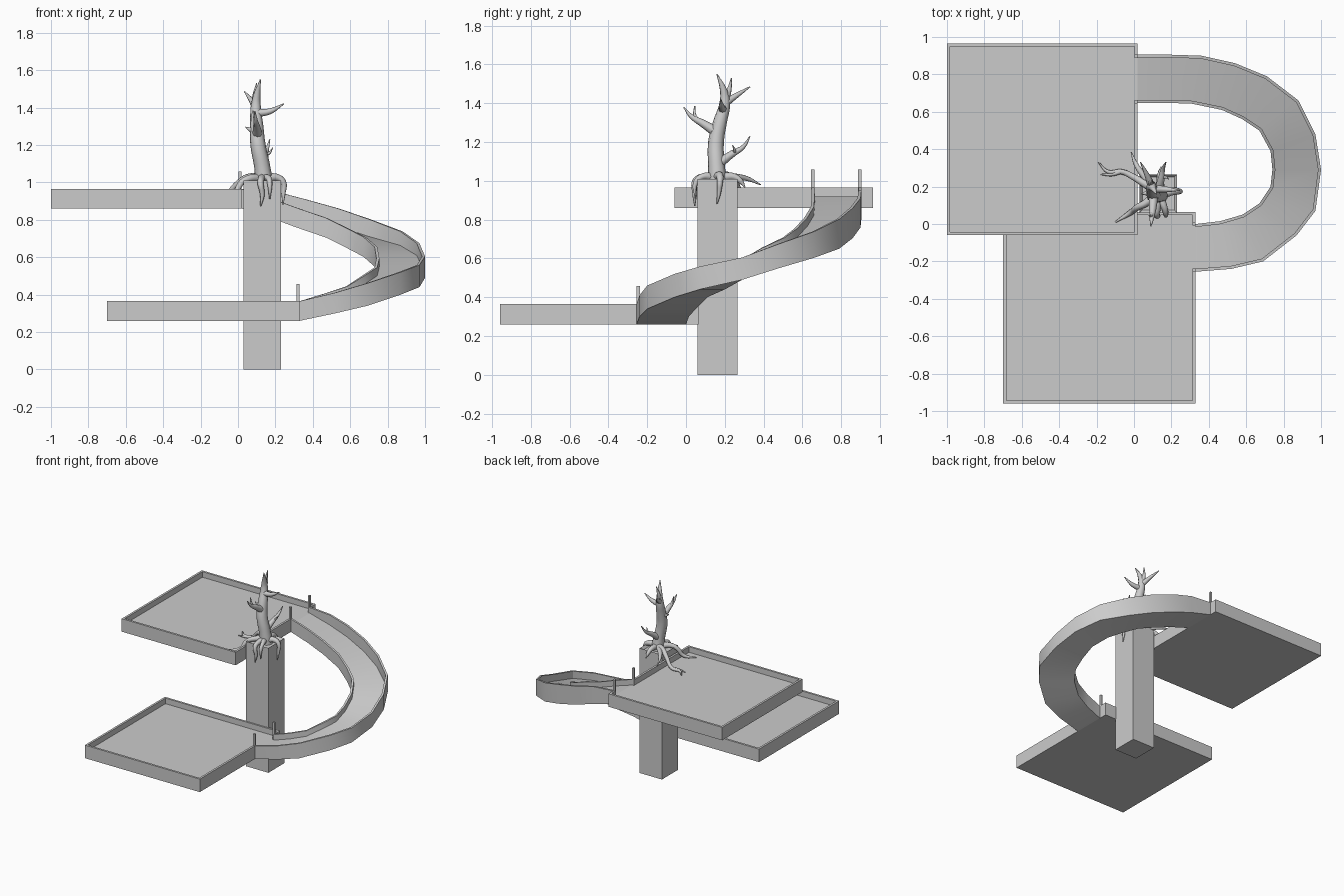
import bpy, bmesh, math
from mathutils import Vector


def finish(name, bm):
    bmesh.ops.recalc_face_normals(bm, faces=bm.faces)
    me = bpy.data.meshes.new(name)
    bm.to_mesh(me)
    bm.free()
    ob = bpy.data.objects.new(name, me)
    bpy.context.collection.objects.link(ob)
    return ob


def smooth(ob, deg):
    bpy.ops.object.select_all(action='DESELECT')
    ob.select_set(True)
    bpy.context.view_layer.objects.active = ob
    bpy.ops.object.shade_smooth_by_angle(angle=math.radians(deg))


def box(bm, x0, x1, y0, y1, z0, z1):
    vs = bmesh.ops.create_cube(bm, size=1)['verts']
    for v in vs:
        v.co = Vector((x1 if v.co.x > 0 else x0,
                       y1 if v.co.y > 0 else y0,
                       z1 if v.co.z > 0 else z0))


# Tray platform with a rim, a gap for the ramp on its right side, and two gate posts
def platform(name, x0, x1, y0, y1, z, gap0, gap1):
    t, floor, top = 0.017, z + 0.06, z + 0.105
    bm = bmesh.new()
    box(bm, x0, x1, y0, y1, z, floor)
    box(bm, x0, x1, y0, y0 + t, floor, top)
    box(bm, x0, x1, y1 - t, y1, floor, top)
    box(bm, x0, x0 + t, y0 + t, y1 - t, floor, top)
    box(bm, x1 - t, x1, y0 + t, gap0, floor, top)
    box(bm, x1 - t, x1, gap1, y1 - t, floor, top)
    finish(name, bm)
    bm = bmesh.new()
    for y in (gap0, gap1 - t):
        box(bm, x1 - t, x1, y, y + t, floor, z + 0.198)
    finish(name + "_gate_posts", bm)


platform("upper_platform", -1.0, 0.02, -0.06, 0.965, 0.86, 0.645, 0.905)
platform("lower_platform", -0.70, 0.33, -0.96, 0.065, 0.26, -0.255, 0.01)

# Spiral ramp stations: outer x, y, inner x, y, bottom z, outer wall height
stations = [
    (0.02, 0.905, 0.02, 0.648, 0.86, 0.105), (0.20, 0.905, 0.17, 0.648, 0.812, 0.14),
    (0.36, 0.90, 0.31, 0.643, 0.76, 0.15), (0.54, 0.86, 0.47, 0.61, 0.705, 0.155),
    (0.71, 0.79, 0.58, 0.56, 0.65, 0.152), (0.88, 0.66, 0.67, 0.50, 0.603, 0.135),
    (0.97, 0.48, 0.73, 0.39, 0.55, 0.125), (1.00, 0.29, 0.74, 0.29, 0.49, 0.115),
    (0.97, 0.07, 0.73, 0.20, 0.44, 0.118), (0.87, -0.06, 0.67, 0.11, 0.40, 0.12),
    (0.69, -0.20, 0.58, 0.05, 0.34, 0.12), (0.52, -0.24, 0.46, 0.015, 0.30, 0.11),
    (0.33, -0.255, 0.33, 0.0, 0.26, 0.105)]
bm = bmesh.new()
rings = []
for ox, oy, ix, iy, z, h in stations:
    o, i = Vector((ox, oy, 0)), Vector((ix, iy, 0))
    w = (i - o).normalized() * 0.016
    section = [(o, 0), (o, h), (o + w, h), (o + w, 0.06),
               (i - w, 0.06), (i - w, 0.105), (i, 0.105), (i, 0)]
    rings.append([bm.verts.new((p.x, p.y, z + dz)) for p, dz in section])
for a, b in zip(rings, rings[1:]):
    for k in range(8):
        n = (k + 1) % 8
        bm.faces.new((a[k], a[n], b[n], b[k]))
bm.faces.new(rings[0])
bm.faces.new(rings[-1])
smooth(finish("spiral_ramp", bm), 30)

# Pillar with a recessed planter top
bm = bmesh.new()
box(bm, 0.03, 0.23, 0.06, 0.265, 0.0, 1.01)
bm.normal_update()
top = [f for f in bm.faces if f.normal.z > 0.9]
bmesh.ops.inset_region(bm, faces=top, thickness=0.02)
for v in top[0].verts:
    v.co.z -= 0.02
finish("pillar_planter", bm)


# Tapered round limbs, given as lists of (x, y, z, radius)
def limbs(name, paths):
    cu = bpy.data.curves.new(name, 'CURVE')
    cu.dimensions = '3D'
    cu.bevel_depth = 1.0
    cu.bevel_resolution = 2
    cu.resolution_u = 5
    cu.use_fill_caps = True
    for path in paths:
        sp = cu.splines.new('BEZIER')
        sp.bezier_points.add(len(path) - 1)
        for bp, (x, y, z, r) in zip(sp.bezier_points, path):
            bp.co = (x, y, z)
            bp.radius = r
            bp.handle_left_type = bp.handle_right_type = 'AUTO'
    ob = bpy.data.objects.new(name, cu)
    bpy.context.collection.objects.link(ob)
    bpy.ops.object.select_all(action='DESELECT')
    ob.select_set(True)
    bpy.context.view_layer.objects.active = ob
    bpy.ops.object.convert(target='MESH')
    smooth(bpy.context.object, 50)


limbs("tree_trunk", [[(.14, .165, .98, .05), (.13, .157, 1.08, .043), (.107, .155, 1.2, .041),
                      (.10, .175, 1.3, .036), (.095, .2, 1.4, .028), (.1, .195, 1.46, .02),
                      (.12, .16, 1.55, .003)]])
limbs("tree_branches", [
    [(.095, .2, 1.41, .02), (.09, .22, 1.46, .014), (.1, .235, 1.53, .003)],
    [(.095, .2, 1.4, .022), (.07, .26, 1.44, .014), (.035, .33, 1.485, .003)],
    [(.1, .19, 1.37, .022), (.17, .185, 1.38, .016), (.245, .18, 1.42, .003)],
    [(.105, .16, 1.25, .028), (.1, .08, 1.3, .019), (.095, .03, 1.33, .012), (.09, -.012, 1.38, .003)],
    [(.1, .06, 1.31, .012), (.09, .045, 1.34, .008), (.08, .045, 1.385, .003)],
    [(.1, .17, 1.27, .02), (.07, .165, 1.28, .013), (.04, .16, 1.295, .003)],
    [(.13, .17, 1.09, .026), (.145, .24, 1.14, .018), (.155, .295, 1.175, .011), (.17, .33, 1.23, .003)],
    [(.147, .25, 1.145, .01), (.17, .25, 1.16, .007), (.185, .24, 1.185, .002)]])

# Roots draping over the planter edges and across the upper platform
limbs("tree_roots", [
    [(.13, .15, 1.02, .025), (.125, .09, 1.02, .019), (.12, .05, 1.0, .017), (.13, .045, .93, .012), (.12, .045, .87, .003)],
    [(.14, .14, 1.02, .024), (.165, .08, 1.02, .016), (.17, .05, .99, .014), (.17, .048, .91, .003)],
    [(.15, .16, 1.02, .026), (.21, .175, 1.025, .02), (.242, .175, 1.0, .016), (.243, .17, .94, .011), (.24, .16, .88, .003)],
    [(.14, .19, 1.02, .024), (.14, .25, 1.02, .018), (.143, .28, 1.0, .014), (.145, .305, .965, .003)],
    [(.12, .16, 1.02, .026), (.06, .11, 1.02, .02), (.02, .09, 1.0, .017), (-.02, .06, .94, .015), (-.10, .01, .925, .004)],
    [(.12, .18, 1.02, .028), (.05, .22, 1.025, .02), (.0, .25, .995, .017), (-.07, .28, .935, .014),
     (-.14, .28, .93, .01), (-.19, .33, .928, .003)],
    [(-.07, .28, .935, .013), (-.12, .265, .93, .01), (-.18, .265, .925, .003)],
    [(.11, .19, 1.02, .022), (.05, .26, 1.02, .017), (.01, .32, 1.01, .012), (-.015, .385, .98, .003)]])
